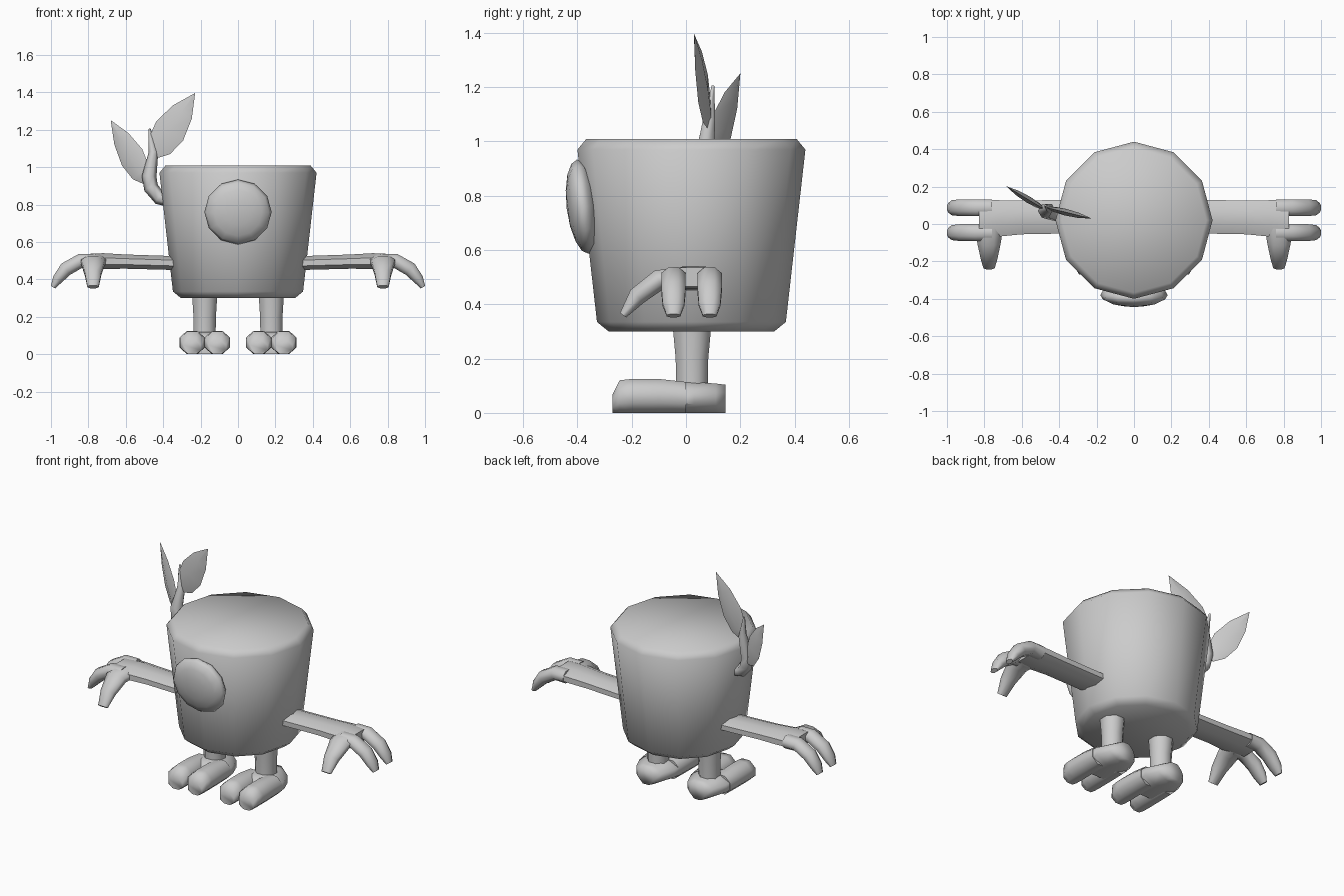
import bpy, bmesh, math
from mathutils import Vector, Matrix

cube = bpy.data.objects.get("Cube")
if cube:
    bpy.data.objects.remove(cube)

GREY = (0.6, 0.6, 0.6, 1)
mat = bpy.data.materials.new("plain grey")
mat.use_nodes = True
mat.diffuse_color = GREY
mat.node_tree.nodes["Principled BSDF"].inputs["Base Color"].default_value = GREY

X, Y, Z = Vector((1, 0, 0)), Vector((0, 1, 0)), Vector((0, 0, 1))


def finish(name, bm, angle):
    bmesh.ops.recalc_face_normals(bm, faces=bm.faces)
    mesh = bpy.data.meshes.new(name)
    bm.to_mesh(mesh)
    bm.free()
    mesh.materials.append(mat)
    obj = bpy.data.objects.new(name, mesh)
    bpy.context.collection.objects.link(obj)
    bpy.ops.object.select_all(action="DESELECT")
    obj.select_set(True)
    bpy.context.view_layer.objects.active = obj
    bpy.ops.object.shade_smooth_by_angle(angle=math.radians(angle))
    return obj


def loft(name, sections, side, up=None, sides=8, flat=True, angle=65):
    """Skin rings (x, y, z, half width, half height) along a path and cap the ends."""
    bm = bmesh.new()
    pts = [Vector(s[:3]) for s in sections]
    phase = 0.5 if flat else 0
    grow = 1 / math.cos(math.pi / sides) if flat else 1
    rings = []
    for i, s in enumerate(sections):
        tangent = (pts[min(i + 1, len(pts) - 1)] - pts[max(i - 1, 0)]).normalized()
        v = up or tangent.cross(side).normalized()
        u = side if up else v.cross(tangent)
        ring = []
        for k in range(sides):
            a = 2 * math.pi * (k + phase) / sides
            ring.append(bm.verts.new(pts[i] + grow * (u * s[3] * math.cos(a) + v * s[4] * math.sin(a))))
        rings.append(ring)
    for a, b in zip(rings, rings[1:]):
        for k in range(sides):
            j = (k + 1) % sides
            bm.faces.new((a[k], a[j], b[j], b[k]))
    bm.faces.new(rings[0])
    bm.faces.new(rings[-1])
    return finish(name, bm, angle)


# Pot-shaped body with bevelled rims
profile = [(0.30, 0.305), (0.335, 0.348), (0.97, 0.42), (1.01, 0.387)]
loft("body", [(0, 0.02, z, r, r) for z, r in profile], X, Y, sides=12, flat=False)

# Single flattened eye, tilted with the wall
bm = bmesh.new()
bmesh.ops.create_uvsphere(bm, u_segments=12, v_segments=8, radius=1)
bm.transform(Matrix.Translation((0, -0.38, 0.76)) @ Matrix.Rotation(math.radians(97), 4, "X")
             @ Matrix.Diagonal((0.18, 0.175, 0.06, 1)))
finish("eye", bm, 65)

for label, s in (("left", 1), ("right", -1)):
    # Leg
    x = s * 0.178
    loft(label + "_leg", [(x, 0.022, 0.08, 0.058, 0.058), (x, 0.022, 0.2, 0.06, 0.06),
                          (x, 0.022, 0.33, 0.068, 0.072)], X, Y)

    # Foot: rounded heel and two toes, all flat on the ground
    heel = [(-0.11, 0.11, 0.045), (-0.06, 0.13, 0.059), (0.03, 0.122, 0.057),
            (0.11, 0.09, 0.054), (0.145, 0.05, 0.052)]
    loft(label + "_heel", [(x, y, h, w, h) for y, w, h in heel], X, Z)
    toe = [(0.0, 0.06, 0.057), (-0.1, 0.066, 0.0625), (-0.2, 0.068, 0.0625),
           (-0.245, 0.064, 0.06), (-0.27, 0.048, 0.035)]
    for part, off in (("outer", 0.067), ("inner", -0.067)):
        loft(f"{label}_{part}_toe", [(x + s * off, y, h, w, h) for y, w, h in toe], X, Z)

    # Flat arm widening into the palm
    loft(label + "_arm", [(s * 0.33, 0.04, 0.487, 0.09, 0.037), (s * 0.6, 0.035, 0.495, 0.09, 0.038),
                          (s * 0.72, 0.03, 0.498, 0.097, 0.042), (s * 0.83, 0.02, 0.5, 0.107, 0.035)], Y, Z)

    # Two drooping fingers and a forward thumb
    finger = [(0.76, 0.499, 0.044, 0.038), (0.84, 0.5, 0.045, 0.038), (0.92, 0.455, 0.045, 0.038),
              (0.965, 0.4, 0.04, 0.028), (0.989, 0.358, 0.025, 0.013)]
    for part, y in (("back", 0.087), ("front", -0.046)):
        loft(f"{label}_{part}_finger", [(s * fx, y, z, w, h) for fx, z, w, h in finger], Y)
    thumb = [(-0.02, 0.5, 0.075, 0.036), (-0.1, 0.49, 0.062, 0.038),
             (-0.18, 0.43, 0.044, 0.034), (-0.232, 0.36, 0.03, 0.014)]
    loft(label + "_thumb", [(s * 0.775, y, z, w, h) for y, z, w, h in thumb], X)

# Sprout stem growing from the right wall
loft("stem", [(-0.36, 0.04, 0.82, 0.03, 0.03), (-0.42, 0.05, 0.835, 0.032, 0.032),
              (-0.465, 0.065, 0.89, 0.034, 0.034), (-0.475, 0.07, 0.95, 0.034, 0.034),
              (-0.452, 0.085, 1.08, 0.022, 0.022), (-0.473, 0.1, 1.205, 0.005, 0.005)], Y, sides=6)


# Pointed leaves with a ridge on both faces
def leaf(name, base, tip, width):
    base, tip = Vector(base), Vector(tip)
    axis = tip - base
    normal = axis.cross(Z).normalized()
    across = normal.cross(axis).normalized()
    shape = [(0, 0.25, 0.008), (0.15, 0.8, 0.015), (0.4, 1, 0.018), (0.7, 0.7, 0.014), (1, 0.01, 0.001)]
    loft(name, [(*(base + axis * t), width * w, h) for t, w, h in shape],
         across, normal, sides=4, flat=False, angle=40)


leaf("tall_leaf", (-0.455, 0.085, 1.06), (-0.23, 0.03, 1.395), 0.09)
leaf("short_leaf", (-0.49, 0.085, 0.92), (-0.68, 0.2, 1.25), 0.077)
